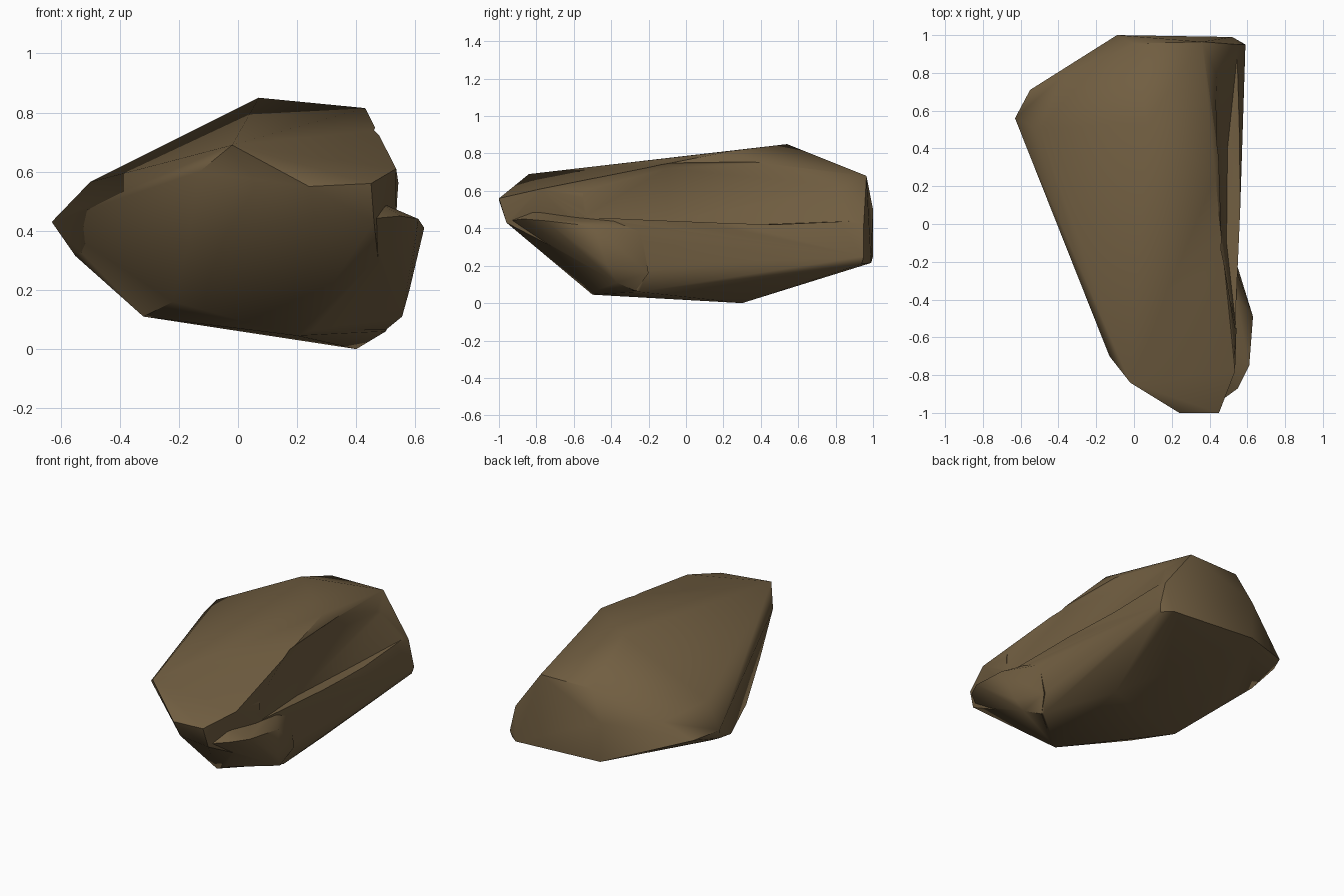
import bpy, bmesh

if "Cube" in bpy.data.objects:
    bpy.data.objects.remove(bpy.data.objects["Cube"])

stone = bpy.data.materials.new("brown_stone")
stone.diffuse_color = (0.165, 0.112, 0.053, 1)
stone.use_nodes = True
stone.node_tree.nodes["Principled BSDF"].inputs["Base Color"].default_value = stone.diffuse_color


def hull(name, corners):
    """Chiselled stone block: convex skin around a few corner points."""
    bm = bmesh.new()
    for c in corners:
        bm.verts.new(c)
    bmesh.ops.convex_hull(bm, input=bm.verts[:])
    loose = [v for v in bm.verts if not v.link_faces]
    bmesh.ops.delete(bm, geom=loose, context='VERTS')
    bmesh.ops.recalc_face_normals(bm, faces=bm.faces[:])
    me = bpy.data.meshes.new(name)
    bm.to_mesh(me)
    bm.free()
    ob = bpy.data.objects.new(name, me)
    bpy.context.collection.objects.link(ob)
    me.materials.append(stone)
    return ob


def combine(target, tool, operation):
    """Fuse or carve the target with a helper block, then drop the helper."""
    mod = target.modifiers.new("combine", 'BOOLEAN')
    mod.operation = operation
    mod.solver = 'EXACT'
    mod.object = tool
    bpy.ops.object.select_all(action='DESELECT')
    bpy.context.view_layer.objects.active = target
    target.select_set(True)
    bpy.ops.object.modifier_apply(modifier=mod.name)
    bpy.data.objects.remove(tool)


# main boulder, corners grouped by region
front = [(.24, -1, .55), (.45, -1, .56), (.46, -.96, .43), (.26, -.96, .45),
         (.535, -.78, .61), (-.02, -.84, .69), (-.13, -.70, .60),
         (-.17, -.51, .36)]
top = [(.43, .25, .815), (.07, .54, .85), (0, .955, .68), (.36, .965, .68)]
left = [(-.42, .1, .47), (-.63, .56, .43), (-.50, .5, .565), (-.55, .71, .40),
        (-.55, .45, .315), (-.45, .4, .255), (-.38, .78, .5)]
back = [(-.09, 1, .5), (-.09, 1, .25), (.52, .99, .215), (.55, .95, .42),
        (.59, .95, .25), (.58, .94, .21)]
bottom = [(.40, .30, 0), (-.32, 0, .11), (-.22, -.3, .16), (.2, -.5, .045),
          (.5, -.25, .06), (.53, -.25, .2)]
rock = hull("boulder", front + top + left + back + bottom)

# hollow along the upper right side, leaving a ledge below it
hollow = hull("side_hollow", [
    (.535, -.55, .60), (.54, -.55, .46), (.445, -.1, .72), (.49, -.1, .44),
    (.44, .45, .75), (.495, .4, .42), (.55, .93, .44), (.43, .93, .66),
    (.9, -.55, .46), (.9, .93, .42), (.65, -.55, 1), (.6, .93, 1)])
combine(rock, hollow, 'DIFFERENCE')

# bulge under the ledge, on the lower right of the front
bulge = hull("side_bulge", [
    (.63, -.49, .41), (.61, -.75, .44), (.55, -.87, .45), (.58, -.42, .2),
    (.555, -.37, .11), (.54, -.24, .38), (.54, -.2, .16), (.5, -.27, .065),
    (.44, -.95, .44), (.22, -.5, .06), (.47, -.8, .50), (.47, -.3, .46),
    (.3, -.3, .40)])
combine(rock, bulge, 'UNION')

# soft shading with only the sharp breaks kept
bpy.ops.object.shade_smooth_by_angle(angle=0.8)
